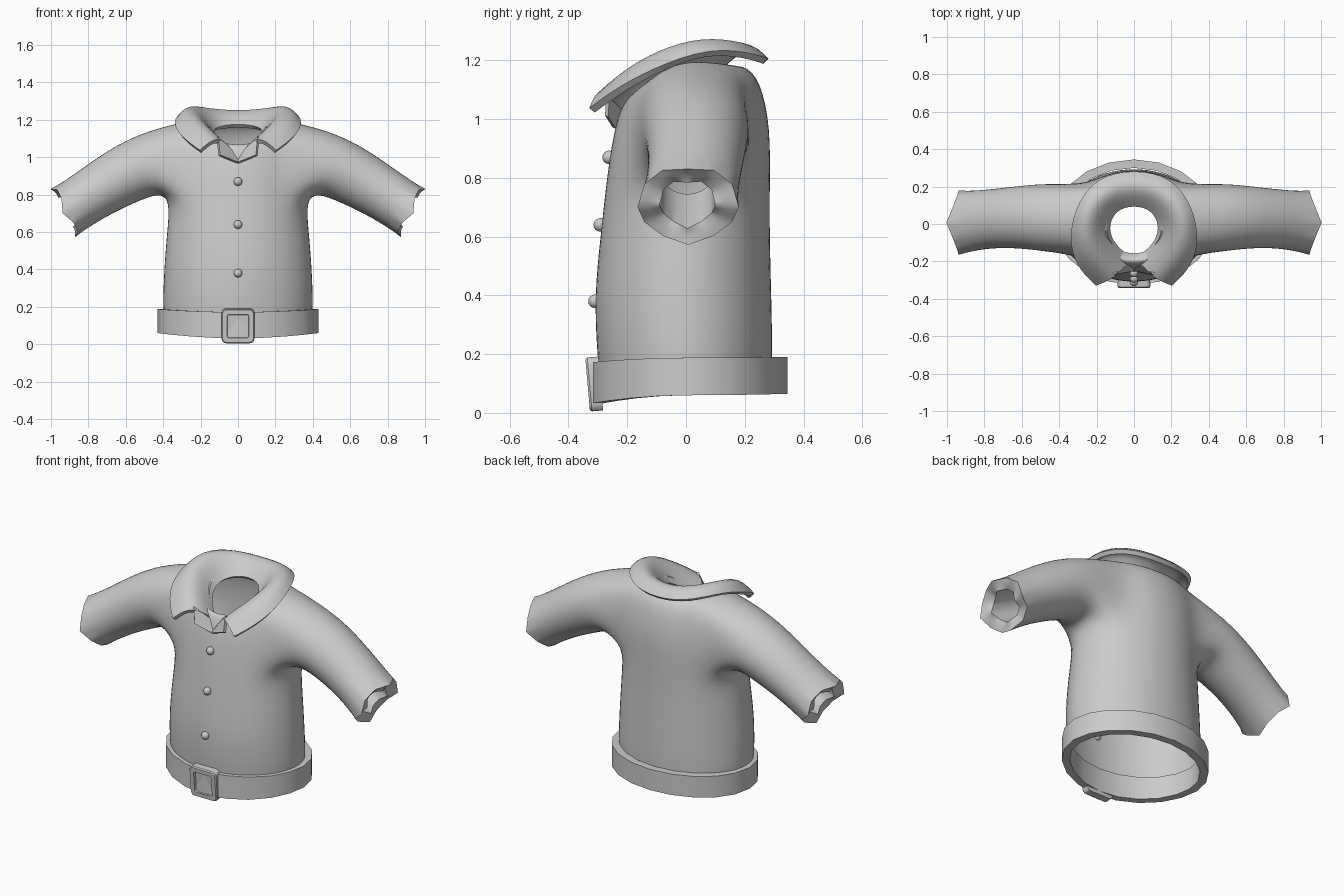
import bpy, bmesh, math
from mathutils import Matrix

if "Cube" in bpy.data.objects:
    bpy.data.objects.remove(bpy.data.objects["Cube"])

grey = bpy.data.materials.new("cloth_grey")
grey.diffuse_color = (0.6, 0.6, 0.6, 1)
grey.use_nodes = True
grey.node_tree.nodes["Principled BSDF"].inputs["Base Color"].default_value = grey.diffuse_color


def finish(bm, name, angle=40, mods=()):
    """Turn a bmesh into a shaded object; mods are (type, settings)."""
    bmesh.ops.delete(bm, geom=[v for v in bm.verts if not v.link_faces], context='VERTS')
    bmesh.ops.recalc_face_normals(bm, faces=bm.faces)
    me = bpy.data.meshes.new(name)
    bm.to_mesh(me)
    bm.free()
    ob = bpy.data.objects.new(name, me)
    bpy.context.collection.objects.link(ob)
    me.materials.append(grey)
    bpy.context.view_layer.objects.active = ob
    ob.select_set(True)
    for kind, settings in mods:
        m = ob.modifiers.new(kind.title(), kind)
        for k, v in settings.items():
            setattr(m, k, v)
        bpy.ops.object.modifier_apply(modifier=m.name)
    bpy.ops.object.shade_smooth_by_angle(angle=math.radians(angle))
    ob.select_set(False)
    return ob


def oval_ring(bm, n, rx, yf, yb, zs, zf, zb):
    """Oval ring whose height differs at sides, front and back."""
    ring = []
    for i in range(n):
        a = 2 * math.pi * i / n
        s = math.sin(a)
        z = zs + ((zb if s > 0 else zf) - zs) * s * s
        ring.append(bm.verts.new((rx * math.cos(a), (yf + yb) / 2 + (yb - yf) / 2 * s, z)))
    return ring


def bridge(bm, a, b, skip=()):
    n = len(a)
    for i in range(n):
        if i not in skip:
            bm.faces.new((a[i], a[(i + 1) % n], b[(i + 1) % n], b[i]))


# Jacket: torso tube with two armholes, each continued into a sleeve
bm = bmesh.new()
crease_e = bm.edges.layers.float.new("crease_edge")
crease_v = bm.verts.layers.float.new("crease_vert")
N = 16
torso = [
    (.40, -.295, .295, .10, .08, .10),
    (.412, -.31, .302, .20, .19, .20),
    (.405, -.32, .298, .40, .40, .40),
    (.388, -.298, .292, .60, .60, .60),
    (.372, -.28, .292, .77, .77, .77),
    (.37, -.255, .295, .97, .95, .97),
    (.33, -.215, .26, 1.185, 1.08, 1.13),
    (.24, -.18, .20, 1.205, 1.05, 1.19),
    (.15, -.16, .115, 1.17, 1.02, 1.17),
]
rings = [oval_ring(bm, N, *r) for r in torso]
holes = (14, 15, 0, 1, 6, 7, 8, 9)
for k in range(len(rings) - 1):
    bridge(bm, rings[k], rings[k + 1], holes if k in (4, 5) else ())

# sleeve sections: centre x, z / up axis x, z / half height / y range
sleeve = [
    (.47, .97, .30, .95, .175, -.155, .225),
    (.62, .90, .45, .89, .165, -.135, .21),
    (.78, .805, .47, .88, .148, -.135, .19),
    (.92, .71, .45, .89, .145, -.165, .18),
    (.905, .715, .45, .89, .088, -.09, .10),
    (.72, .82, .45, .89, .088, -.09, .10),
]
for side in (1, -1):
    cols = [(0 if side > 0 else 8) + side * c for c in (-2, -1, 0, 1, 2)]
    low, mid, top = [[rings[k][c % N] for c in cols] for k in (4, 5, 6)]
    last = low + [mid[4]] + top[::-1] + [mid[0]]
    for k, (cx, cz, ux, uz, h, y0, y1) in enumerate(sleeve):
        ring = []
        for j in range(12):
            p = math.radians(-150 + 30 * j)
            jag = .02 * math.cos(4 * p) if k in (3, 4) else 0
            up = h * math.sin(p)
            ring.append(bm.verts.new((side * (cx + ux * up + uz * jag),
                                      (y0 + y1) / 2 + (y1 - y0) / 2 * math.cos(p),
                                      cz + uz * up - ux * jag)))
        bridge(bm, last, ring)
        if k in (3, 4):
            for j in range(12):
                ring[j][crease_v] = 1
                bm.edges.get((ring[j], ring[(j + 1) % 12]))[crease_e] = 1
        last = ring
finish(bm, "jacket", 50, [("SUBSURF", {"levels": 2})])

# Collar: inner neck edge, fold and outer edge, stepped from back to front
half = [
    ((0, .11, 1.17), (0, .215, 1.262), (0, .285, 1.19)),
    ((.10, .085, 1.16), (.15, .185, 1.28), (.20, .245, 1.21)),
    ((.145, .0, 1.14), (.255, .05, 1.30), (.315, .08, 1.24)),
    ((.13, -.08, 1.10), (.255, -.08, 1.272), (.34, -.12, 1.16)),
    ((.08, -.14, 1.05), (.19, -.20, 1.20), (.285, -.24, 1.09)),
    ((.02, -.18, 1.00), (.105, -.285, 1.12), (.20, -.32, 1.03)),
]
bm = bmesh.new()
stations = [[(-x, y, z) for x, y, z in s] for s in half[:0:-1]] + half
cols = [[bm.verts.new(p) for p in s] for s in stations]
for a, b in zip(cols, cols[1:]):
    for k in (0, 1):
        bm.faces.new((a[k], b[k], b[k + 1], a[k + 1]))
finish(bm, "collar", 40, [
    ("SUBSURF", {"levels": 2, "boundary_smooth": "PRESERVE_CORNERS"}),
    ("SOLIDIFY", {"thickness": .025, "offset": 0})])

# Lapels: small pointed flaps under the collar
bm = bmesh.new()
for s in (1, -1):
    bm.faces.new([bm.verts.new((s * x, y, z)) for x, y, z in
                  ((0, -.245, .97), (.10, -.27, 1.01), (.11, -.265, 1.11), (.02, -.20, 1.02))])
finish(bm, "lapels", 30, [("SOLIDIFY", {"thickness": .015, "offset": 0})])

# Belt: flat band with thickness
bm = bmesh.new()
loops = [oval_ring(bm, 20, *r) for r in (
    (.43, -.325, .345, .06, .032, .065), (.43, -.325, .345, .188, .172, .19),
    (.385, -.285, .30, .188, .172, .19), (.385, -.285, .30, .06, .032, .065))]
for k in range(4):
    bridge(bm, loops[k], loops[(k + 1) % 4])
finish(bm, "belt", 35)

# Buckle: rounded square frame with a recessed plate
bm = bmesh.new()


def rounded(w, h, r, y):
    pts = []
    for q, (sx, sz) in enumerate(((1, 1), (-1, 1), (-1, -1), (1, -1))):
        for d in (0, 30, 60, 90):
            a = math.radians(q * 90 + d)
            pts.append(bm.verts.new((sx * (w - r) + r * math.cos(a), y, sz * (h - r) + r * math.sin(a))))
    return pts


steps = [rounded(*s) for s in ((.088, .092, .025, .025), (.088, .092, .025, -.013), (.083, .087, .022, -.02),
                               (.058, .062, .008, -.02), (.056, .06, .006, -.006))]
for a, b in zip(steps, steps[1:]):
    bridge(bm, a, b)
bm.faces.new(steps[0])
bm.faces.new(steps[-1])
bm.transform(Matrix.Translation((0, -.315, .098)) @ Matrix.Rotation(math.radians(5), 4, 'X'))
finish(bm, "buckle", 30)

# Buttons down the front
bm = bmesh.new()
for y, z in ((-.262, .87), (-.292, .64), (-.31, .38)):
    bmesh.ops.create_uvsphere(bm, u_segments=12, v_segments=8, radius=.023,
                              matrix=Matrix.Translation((0, y, z)))
finish(bm, "buttons", 60)
